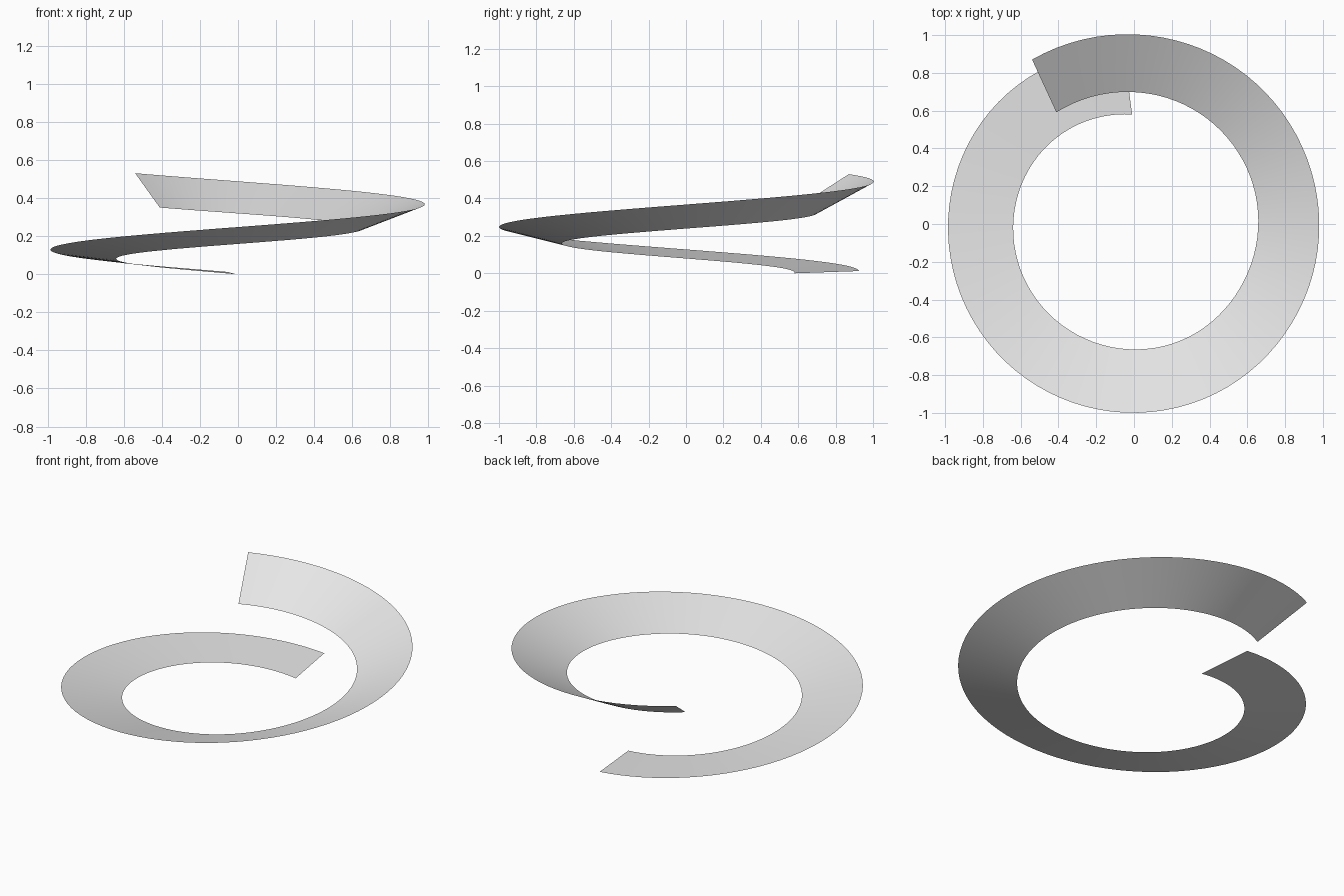
import bpy
import bmesh
import math

cube = bpy.data.objects.get("Cube")
if cube:
    bpy.data.objects.remove(cube, do_unlink=True)

STEPS = 96

# Each edge of the ribbon: start/end angle, start/end height, evenly spaced radii
INNER = dict(angle=(91, 484.8), height=(0.0, 0.35),
             radii=[.58, .62, .643, .658, .665, .655, .666, .69, .72])
OUTER = dict(angle=(93.4, 481.8), height=(0.012, 0.53),
             radii=[.927, .968, .988, .999, .998, .985, .98, .995, 1.024])


def smooth_value(values, t):
    """Catmull-Rom interpolation through evenly spaced values."""
    last = len(values) - 1
    i = min(int(t * last), last - 1)
    u = t * last - i
    b, c = values[i], values[i + 1]
    a = values[i - 1] if i > 0 else 2 * b - c
    d = values[i + 2] if i + 2 <= last else 2 * c - b
    return b + 0.5 * u * (c - a + u * (2*a - 5*b + 4*c - d + u * (3*(b - c) + d - a)))


def edge_point(edge, t):
    a0, a1 = edge["angle"]
    z0, z1 = edge["height"]
    angle = math.radians(a0 + (a1 - a0) * t)
    r = smooth_value(edge["radii"], t)
    return (r * math.cos(angle), r * math.sin(angle), z0 + (z1 - z0) * t)


# Single-sheet ribbon swept between the two rising edges
bm = bmesh.new()
previous = None
for step in range(STEPS + 1):
    t = step / STEPS
    pair = [bm.verts.new(edge_point(e, t)) for e in (INNER, OUTER)]
    if previous:
        bm.faces.new((previous[0], previous[1], pair[1], pair[0])).smooth = True
    previous = pair
mesh = bpy.data.meshes.new("spiral_ramp")
bm.to_mesh(mesh)
bm.free()

# Plain grey surface
grey = bpy.data.materials.new("light_grey")
grey.use_nodes = True
colour = (0.8, 0.8, 0.8, 1)
grey.diffuse_color = colour
grey.node_tree.nodes["Principled BSDF"].inputs["Base Color"].default_value = colour
mesh.materials.append(grey)

ramp = bpy.data.objects.new("spiral_ramp", mesh)
bpy.context.collection.objects.link(ramp)
